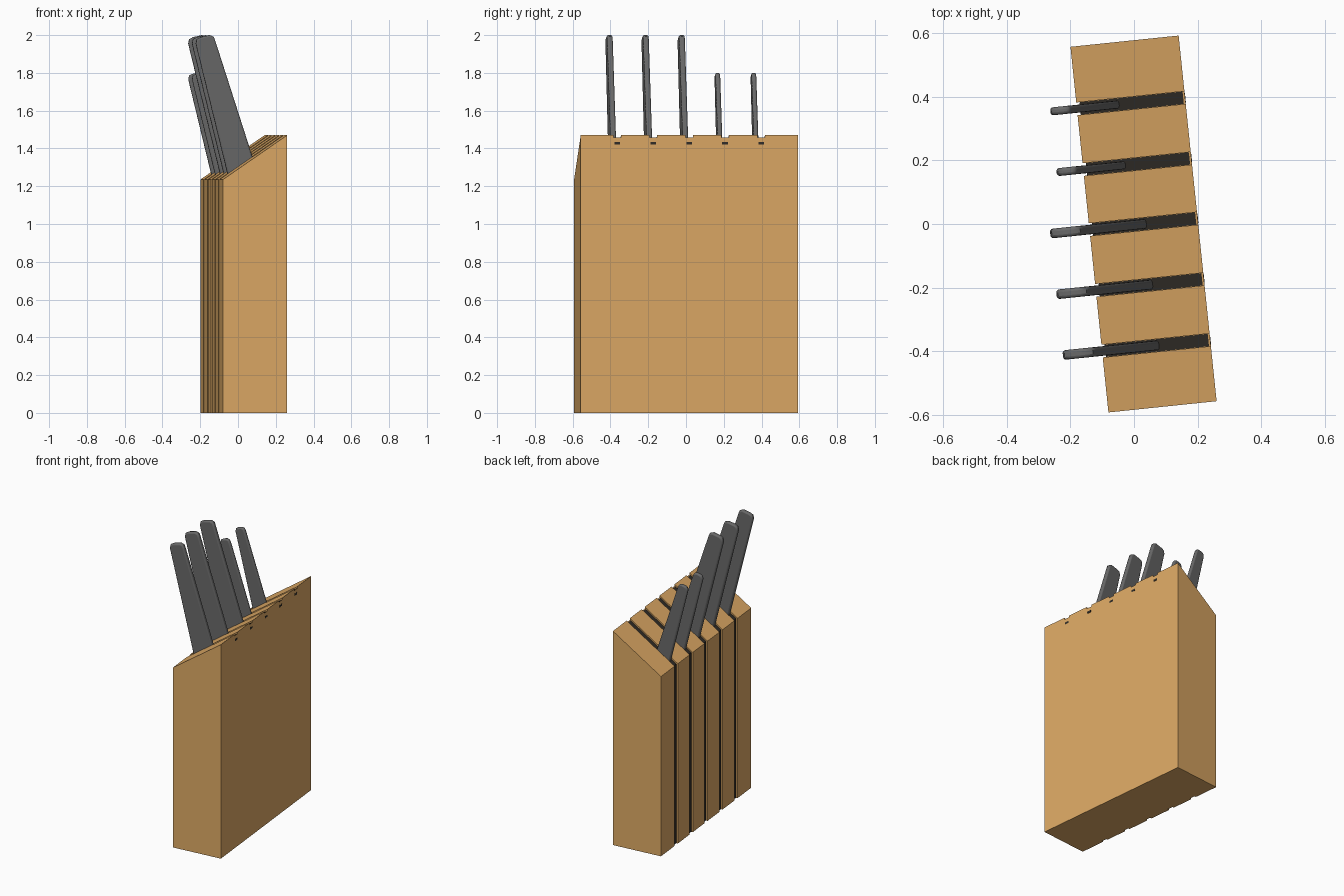
import bpy, bmesh, math
from mathutils import Matrix

if "Cube" in bpy.data.objects:
    bpy.data.objects.remove(bpy.data.objects["Cube"])

# whole model is turned slightly about z
PLACE = Matrix.Translation((0.03, 0, 0)) @ Matrix.Rotation(math.radians(5.93), 4, 'Z')
HX, HY = 0.171, 0.578
LOW, HIGH = 1.235, 1.47
SLOTS = [-0.384, -0.192, 0.0, 0.19, 0.382]
SLOT_W = 0.04


def top_z(x):
    return LOW + (x + HX) / (2 * HX) * (HIGH - LOW)


def material(name, rgb):
    m = bpy.data.materials.new(name)
    m.diffuse_color = (*rgb, 1)
    m.use_nodes = True
    m.node_tree.nodes["Principled BSDF"].inputs["Base Color"].default_value = m.diffuse_color
    return m


WOOD = material("warm_wood", (0.73, 0.40, 0.13))
DARK = material("dark_lining", (0.03, 0.025, 0.02))
GREY = material("handle_grey", (0.14, 0.14, 0.14))


def prism(name, profile, spans, mat=None):
    """Extrude an xz profile through one or more y spans."""
    bm = bmesh.new()
    for y0, y1 in spans:
        a = [bm.verts.new((x, y0, z)) for x, z in profile]
        b = [bm.verts.new((x, y1, z)) for x, z in profile]
        bm.faces.new(a)
        bm.faces.new(b[::-1])
        for i in range(len(a)):
            j = (i + 1) % len(a)
            bm.faces.new((a[i], b[i], b[j], a[j]))
    bmesh.ops.recalc_face_normals(bm, faces=bm.faces)
    me = bpy.data.meshes.new(name)
    bm.to_mesh(me)
    bm.free()
    ob = bpy.data.objects.new(name, me)
    bpy.context.collection.objects.link(ob)
    ob.matrix_world = PLACE
    if mat:
        me.materials.append(mat)
    return ob


def spans(width):
    return [(y - width / 2, y + width / 2) for y in SLOTS]


# wooden block with sloped top
block = prism("wood_block", [(-HX, 0), (HX, 0), (HX, HIGH), (-HX, LOW)], [(-HY, HY)], WOOD)

# shallow grooves running down the low side and along the slope
D = 0.012
xg = -HX + D
cutter = prism("groove_cutter", [(-0.3, -0.1), (xg, -0.1), (xg, top_z(xg) - D),
                                 (0.3, top_z(0.3) - D), (0.3, 1.9), (-0.3, 1.9)], spans(SLOT_W))
cutter.hide_render = True
cutter.hide_viewport = True
cut = block.modifiers.new("grooves", 'BOOLEAN')
cut.object = cutter
cut.operation = 'DIFFERENCE'
cut.solver = 'EXACT'

# dark slot linings lying in the grooves
xl, xr = xg - 0.002, HX - 0.006
prism("slot_linings", [(xl, 0.001), (xl + 0.02, 0.001), (xl + 0.02, top_z(xl + 0.02) - 0.03),
                       (xr, top_z(xr) - 0.03), (xr, top_z(xr) - D + 0.002),
                       (xl, top_z(xl) - D + 0.002)], spans(SLOT_W - 0.001), DARK)

# small lining tips showing on the tall side
prism("lining_tips", [(HX - 0.02, 1.42), (HX + 0.001, 1.42), (HX + 0.001, 1.434),
                      (HX - 0.02, 1.434)], spans(0.03), DARK)

# knife handles: three large, two small
LARGE = [(-0.115, 1.22), (0.018, 1.32), (-0.19, 1.965), (-0.20, 1.992), (-0.222, 2.0),
         (-0.27, 1.989), (-0.29, 1.978), (-0.295, 1.955)]
SMALL = [(-0.125, 1.23), (-0.027, 1.285), (-0.184, 1.77), (-0.194, 1.795), (-0.212, 1.8),
         (-0.238, 1.793), (-0.251, 1.785), (-0.255, 1.765)]
for i, y in enumerate(SLOTS):
    large = i < 3
    t = 0.015 if large else 0.0125
    handle = prism(f"knife_handle_{i + 1}", LARGE if large else SMALL, [(y - t, y + t)], GREY)
    bev = handle.modifiers.new("rounding", 'BEVEL')
    bev.width = 0.009
    bev.segments = 3
    bev.limit_method = 'ANGLE'
    bev.angle_limit = math.radians(50)
    bpy.ops.object.select_all(action='DESELECT')
    handle.select_set(True)
    bpy.context.view_layer.objects.active = handle
    bpy.ops.object.shade_smooth_by_angle(angle=math.radians(40))
